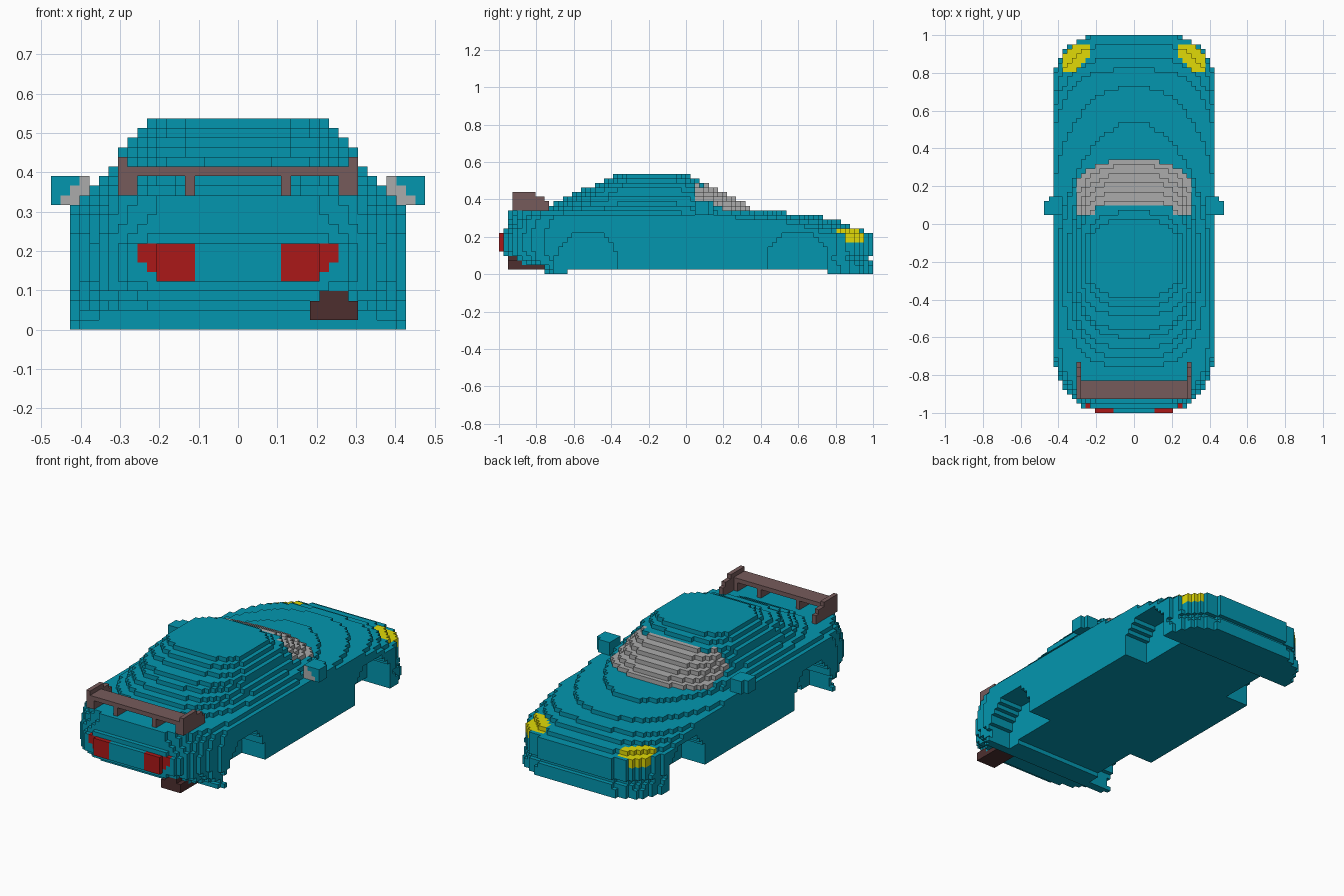
import bpy, bmesh

if "Cube" in bpy.data.objects:
    bpy.data.objects.remove(bpy.data.objects["Cube"])

H = 2 / 82                      # block size of the stepped model


def mat(name, r, g, b):
    m = bpy.data.materials.new(name)
    m.diffuse_color = (r, g, b, 1)
    m.use_nodes = True
    m.node_tree.nodes["Principled BSDF"].inputs["Base Color"].default_value = m.diffuse_color
    return m


TEAL = mat("teal paint", .001, .305, .43)
GREY = mat("grey glass", .41, .41, .41)
YELLOW = mat("yellow lamp", .75, .70, .002)
RED = mat("red lamp", .41, .009, .009)
BROWN = mat("brown spoiler", .18, .105, .105)
DARK = mat("dark exhaust", .075, .028, .028)

AXES = [((1, 0, 0), [(1, 0, 0), (1, 1, 0), (1, 1, 1), (1, 0, 1)]),
        ((-1, 0, 0), [(0, 0, 0), (0, 0, 1), (0, 1, 1), (0, 1, 0)]),
        ((0, 1, 0), [(0, 1, 0), (0, 1, 1), (1, 1, 1), (1, 1, 0)]),
        ((0, -1, 0), [(0, 0, 0), (1, 0, 0), (1, 0, 1), (0, 0, 1)]),
        ((0, 0, 1), [(0, 0, 1), (1, 0, 1), (1, 1, 1), (0, 1, 1)]),
        ((0, 0, -1), [(0, 0, 0), (0, 1, 0), (1, 1, 0), (1, 0, 0)])]


def blocks(name, inside, mats, paint=lambda x, y, z, d: 0):
    """Fill the grid where inside(x, y, z) holds and skin the result."""
    cells = {(i, j, k) for i in range(-20, 21) for j in range(-41, 41) for k in range(22)
             if inside(i * H, (j + .5) * H, (k + .5) * H)}
    bm, verts = bmesh.new(), {}
    for i, j, k in cells:
        for d, quad in AXES:
            if (i + d[0], j + d[1], k + d[2]) in cells:
                continue
            loop = []
            for a, b, c in quad:
                key = (i + a, j + b, k + c)
                if key not in verts:
                    verts[key] = bm.verts.new(((key[0] - .5) * H, key[1] * H, key[2] * H))
                loop.append(verts[key])
            f = bm.faces.new(loop)
            f.material_index = paint(i * H, (j + .5) * H, (k + .5) * H, d)
    me = bpy.data.meshes.new(name)
    bm.to_mesh(me)
    bm.free()
    for m in mats:
        me.materials.append(m)
    ob = bpy.data.objects.new(name, me)
    bpy.context.collection.objects.link(ob)
    return ob


# Body layers, bottom to top: half width, rear y, front y, rear and front roundness
LAYERS = [(.46, -.76, 1.0, 12, 4.5), (.46, -.76, 1.0, 8, 4.5), (.46, -.90, 1.0, 4.5, 4.5),
          (.46, -.93, .975, 4.5, 4.5), (.46, -.98, 1.0, 4, 4.5)] + \
         [(.46, -1.0, 1.0, 4, 4.5)] * 4 + [
          (.46, -.98, .95, 4, 3.8), (.46, -.96, .88, 4, 3.6), (.455, -.955, .82, 4, 3.3),
          (.445, -.95, .73, 4, 2.3), (.405, -.95, .54, 4, 1.9), (.375, -.76, .34, 3, 3),
          (.345, -.71, .315, 3, 2.8), (.33, -.66, .27, 3, 2.8), (.315, -.60, .23, 3, 2.8),
          (.305, -.56, .18, 3, 2.8), (.285, -.49, .13, 3, 3), (.26, -.44, .065, 3, 3),
          (.235, -.39, .025, 3.2, 3.2)]


def body(x, y, z):
    k, x = int(z / H), abs(x)
    w, y0, y1, pb, pf = LAYERS[k]
    if x > .426 or k == 0 and not (y > .76 or -.76 < y < -.63):
        return False
    mid, half = (y0 + y1) / 2, (y1 - y0) / 2
    p = pf if y > mid else pb
    if (x / w) ** p + (abs(y - mid) / half) ** p > 1:
        return False
    # wheel arches
    for c in (-.53, .595):
        if x > .28 and (y - c) ** 2 + max(0, z - .06) ** 2 < .168 ** 2:
            return False
    return True


def body_paint(x, y, z, d):
    x = abs(x)
    # windscreen
    if 14 * H < z < 20 * H and x < .31 and y > (.095 if x < .2 else .04):
        return 1
    # headlamps
    if .225 < x < .385 and .81 < y < .955 and .17 < z < .28 and x + y > 1.12:
        return 2
    # tail lamps with the outer lower corner cut off
    if y < -.93 and .11 < x < .256 and 5 * H < z < 9 * H and x - z < .085:
        return 3
    return 0


blocks("car_body", body, [TEAL, GREY, YELLOW, RED], body_paint)


# Spoiler: wing, end plates and struts
def spoiler(x, y, z):
    x = abs(x)
    wing = x < .3 and -.93 < y < -.83 and 16 * H < z < 17 * H
    top = 18 * H if y < -.8 else 17 * H if y < -.75 else 16 * H
    plate = .28 < x < .305 and -.93 < y < -.72 and 14 * H < z < top
    foot = .255 < x < .305 and -.93 < y < -.83 and 14 * H < z < 16 * H
    strut = .11 < x < .13 and -.93 < y < -.83 and 14 * H < z < 16 * H
    return wing or plate or foot or strut


blocks("rear_spoiler", spoiler, [BROWN])

# Door mirrors with glass on the side facing the tail
blocks("door_mirrors", lambda x, y, z: .38 < abs(x) < .476 and 13 * H < z < 16 * H
       and .05 < y < (.15 if abs(x) < .45 else .13), [TEAL, GREY],
       lambda x, y, z, d: int(d[1] == -1 and .70 < abs(x) + z < .79 and abs(x) < .455))

# Exhaust on one side
blocks("exhaust", lambda x, y, z: -.95 < y < -.76 and H < z < 4 * H
       and abs(x - .244) < (.062 if z < 3 * H else .04), [DARK])
